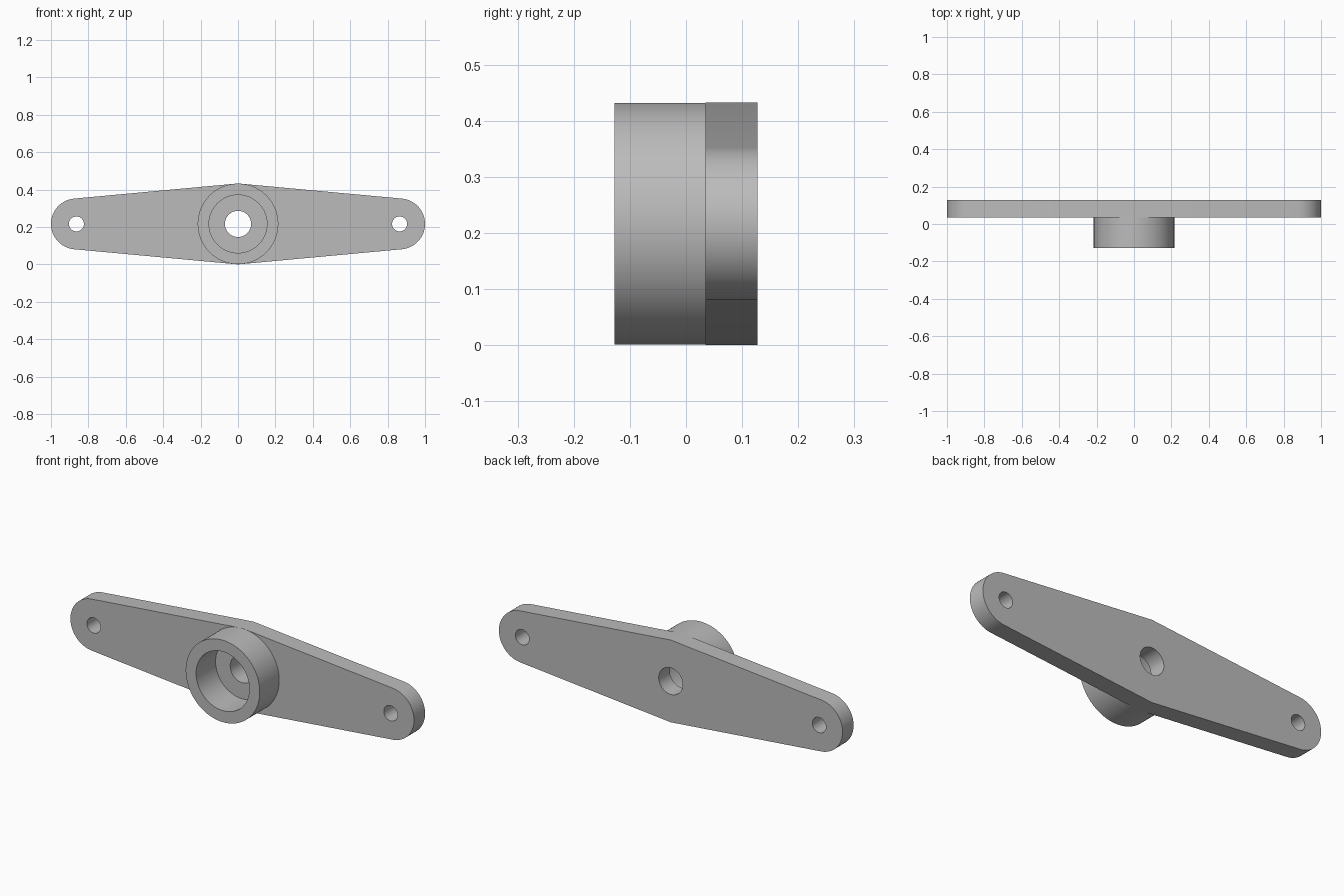
import bpy
import bmesh
from math import sin, cos, asin, atan2, hypot, pi, radians

if "Cube" in bpy.data.objects:
    bpy.data.objects.remove(bpy.data.objects["Cube"], do_unlink=True)

# Main dimensions
BOSS_R, BORE_R, SHAFT_R = 0.2155, 0.155, 0.07
END_X, END_R, BOLT_R = 0.864, 0.136, 0.04
FRONT, SEAT, BACK = -0.127, 0.035, 0.127

steel = bpy.data.materials.new("steel grey")
steel.use_nodes = True
grey = (0.5, 0.5, 0.5, 1)
steel.diffuse_color = grey
steel.node_tree.nodes["Principled BSDF"].inputs["Base Color"].default_value = grey


def arc(cx, r, start, end, steps):
    return [(cx + r * cos(start + (end - start) * i / steps),
             r * sin(start + (end - start) * i / steps)) for i in range(steps + 1)]


def circle(cx, r, steps=64):
    return arc(cx, r, 0, 2 * pi, steps)[:-1]


def extruded(name, loops, y0, y1):
    """Extrude an outline with holes along y, standing upright."""
    curve = bpy.data.curves.new(name, "CURVE")
    curve.dimensions = "2D"
    curve.fill_mode = "BOTH"
    curve.extrude = (y1 - y0) / 2
    for loop in loops:
        spline = curve.splines.new("POLY")
        spline.points.add(len(loop) - 1)
        for point, (x, z) in zip(spline.points, loop):
            point.co = (x, z, 0, 1)
        spline.use_cyclic_u = True
    obj = bpy.data.objects.new(name, curve)
    bpy.context.collection.objects.link(obj)
    obj.location = (0, (y0 + y1) / 2, apex)
    obj.rotation_euler.x = pi / 2
    bpy.ops.object.select_all(action="DESELECT")
    obj.select_set(True)
    bpy.context.view_layer.objects.active = obj
    bpy.ops.object.convert(target="MESH")
    obj = bpy.context.object
    # Weld caps to walls so shading follows the real edges
    bm = bmesh.new()
    bm.from_mesh(obj.data)
    bmesh.ops.remove_doubles(bm, verts=bm.verts, dist=1e-5)
    bmesh.ops.recalc_face_normals(bm, faces=bm.faces)
    bm.to_mesh(obj.data)
    bm.free()
    obj.data.materials.clear()
    obj.data.materials.append(steel)
    bpy.ops.object.shade_smooth_by_angle(angle=radians(30))
    return obj


# Straight edges are tangent to the boss and to the rounded ends
tangent = pi / 2 - asin((BOSS_R - END_R) / END_X)
apex = BOSS_R / sin(tangent)
right_end = arc(END_X, END_R, -tangent, tangent, 32)
left_end = [(-x, -z) for x, z in right_end]
outline = right_end + [(0, apex)] + left_end + [(0, -apex)]

# Flange plate with shaft hole and two bolt holes
extruded("flange_plate",
         [outline, circle(0, SHAFT_R), circle(END_X, BOLT_R), circle(-END_X, BOLT_R)],
         SEAT, BACK)

# Hollow boss on the front
extruded("bearing_boss", [circle(0, BOSS_R, 96), circle(0, BORE_R, 96)], FRONT, SEAT)
